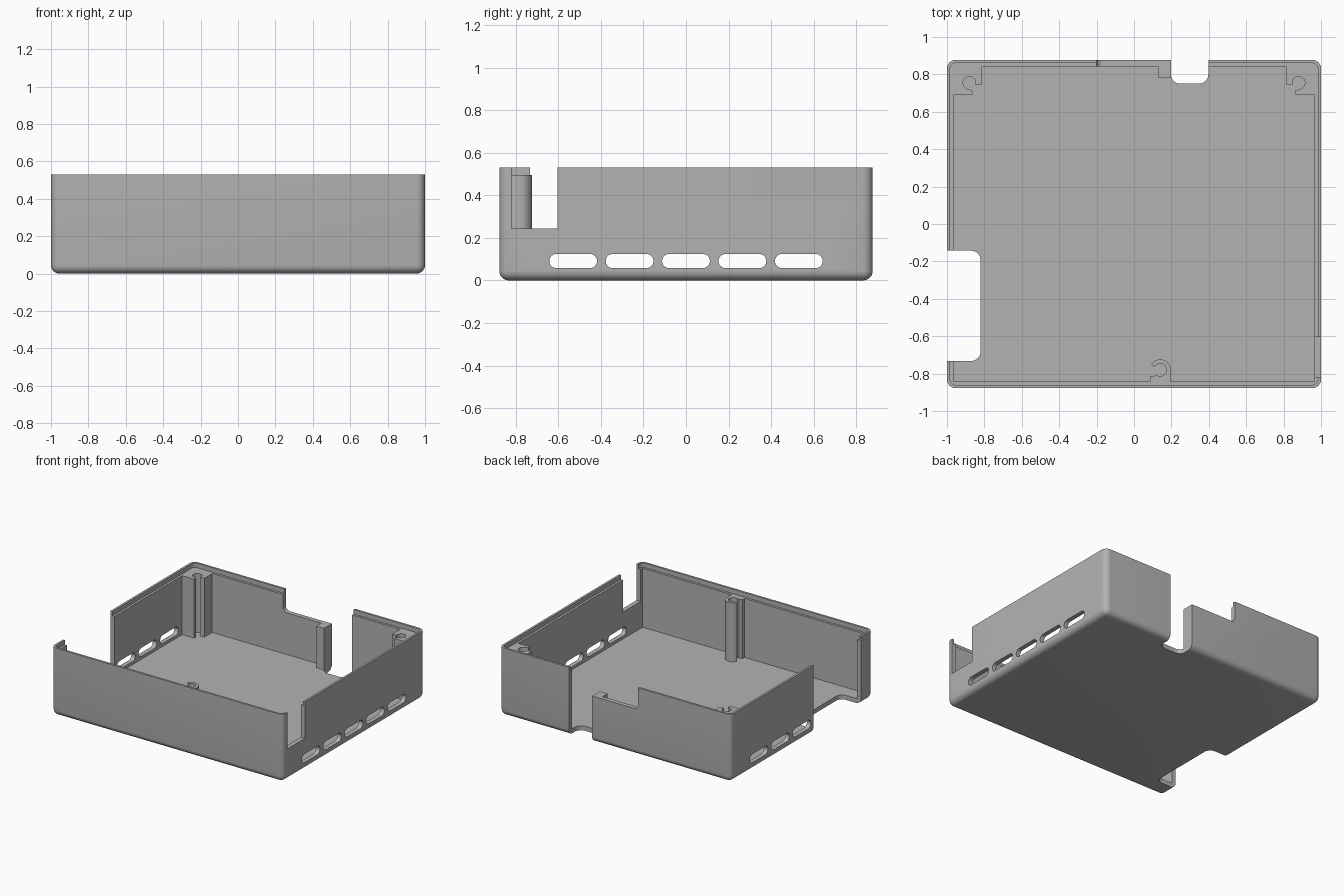
import bpy, bmesh, math
from mathutils import Vector

old = bpy.data.objects.get("Cube")
if old:
    bpy.data.objects.remove(old, do_unlink=True)

W, D, H = 1.0, 0.877, 0.53      # half width, half depth, height
WALL, FLOOR, LIP = 0.035, 0.035, 0.495

grey = bpy.data.materials.new("plain grey")
grey.use_nodes = True
colour = (0.45, 0.45, 0.45, 1)
grey.diffuse_color = colour
grey.node_tree.nodes["Principled BSDF"].inputs["Base Color"].default_value = colour


def finish(name, bm):
    bmesh.ops.recalc_face_normals(bm, faces=bm.faces)
    mesh = bpy.data.meshes.new(name)
    bm.to_mesh(mesh)
    bm.free()
    mesh.materials.append(grey)
    ob = bpy.data.objects.new(name, mesh)
    bpy.context.collection.objects.link(ob)
    return ob


def tub(name, hx, hy, z0, z1, radius, segments):
    """Box with rounded upright and bottom edges."""
    bm = bmesh.new()
    bmesh.ops.create_cube(bm, size=1)
    for v in bm.verts:
        v.co = Vector((v.co.x * 2 * hx, v.co.y * 2 * hy, z0 if v.co.z < 0 else z1))
    edges = [e for e in bm.edges if any(v.co.z == z0 for v in e.verts)]
    bmesh.ops.bevel(bm, geom=edges, offset=radius, segments=segments,
                    profile=0.5, affect='EDGES', clamp_overlap=True)
    return finish(name, bm)


def prism(name, outline, a, b, axis='z'):
    """Extrude a 2D outline from a to b along an axis."""
    place = {'z': lambda u, v: (u, v, a),
             'x': lambda u, v: (a, u, v),
             'y': lambda u, v: (u, a, v)}[axis]
    shift = {'z': (0, 0, b - a), 'x': (b - a, 0, 0), 'y': (0, b - a, 0)}[axis]
    bm = bmesh.new()
    face = bm.faces.new([bm.verts.new(place(u, v)) for u, v in outline])
    out = bmesh.ops.extrude_face_region(bm, geom=[face])
    bmesh.ops.translate(bm, vec=shift,
                        verts=[g for g in out["geom"] if isinstance(g, bmesh.types.BMVert)])
    return finish(name, bm)


def arc(cx, cy, r, start, end, n=14):
    angles = [math.radians(start + (end - start) * i / n) for i in range(n + 1)]
    return [(cx + r * math.cos(t), cy + r * math.sin(t)) for t in angles]


def rounded(u0, u1, v0, v1, r):
    """Rounded rectangle outline."""
    return (arc(u1 - r, v1 - r, r, 0, 90, 8) + arc(u0 + r, v1 - r, r, 90, 180, 8) +
            arc(u0 + r, v0 + r, r, 180, 270, 8) + arc(u1 - r, v0 + r, r, 270, 360, 8))


def rect(u0, u1, v0, v1):
    return [(u0, v0), (u1, v0), (u1, v1), (u0, v1)]


def cut(target, cutter):
    cutter.hide_render = True
    bpy.context.view_layer.objects.active = target
    mod = target.modifiers.new("cut", 'BOOLEAN')
    mod.operation, mod.solver, mod.object = 'DIFFERENCE', 'EXACT', cutter
    bpy.ops.object.modifier_apply(modifier=mod.name)
    bpy.data.objects.remove(cutter, do_unlink=True)


# Hollow tray with a stepped rim
tray = tub("tray", W, D, 0, H, 0.045, 6)
cut(tray, tub("cavity", W - WALL, D - WALL, FLOOR, 0.7, 0.018, 3))
cut(tray, prism("rim_step", rounded(-W + 0.017, W - 0.017, -D + 0.017, D - 0.017, 0.03), LIP, 0.7))

# Vent slots through both side walls
for i in range(-2, 3):
    y = i * 0.265
    cut(tray, prism("vent", rounded(y - 0.112, y + 0.112, 0.058, 0.124, 0.0325), -1.2, 1.2, 'x'))

# Full-height openings in the right side and back
cut(tray, prism("side_opening", rounded(-1.3, -0.82, -0.732, -0.143, 0.05), -0.1, 0.7))
cut(tray, prism("back_opening", rounded(0.197, 0.397, 0.75, 1.2, 0.05), -0.1, 0.7))

# Notch in the left side wall
cut(tray, prism("side_notch", rect(-0.82, -0.603, 0.245, 0.7), 0.9, 1.1, 'x'))

# Lowered stretch of the back wall with a filleted corner
STEP = 0.36
lowered = [(0.3, 0.7), (-0.2, 0.7)] + arc(-0.165, STEP + 0.035, 0.035, 180, 270, 8) + [(0.3, STEP)]
cut(tray, prism("low_back", lowered, 0.8, 1.0, 'y'))

# Block beside the back opening
prism("opening_block", rect(0.13, 0.197, 0.78, D - 0.02), FLOOR - 0.01, STEP)

# Corner screw posts, each with an open-sided hole
corner = ([(0.98, 0.69), (0.865, 0.69), (0.862, 0.712)] +
          arc(0.88, 0.755, 0.034, -65, 200, 20) +
          [(0.834, 0.745), (0.812, 0.745), (0.812, 0.86), (0.98, 0.86)])
posts = [prism(side + "_back_post", [(s * x, y) for x, y in corner], FLOOR - 0.01, LIP)
         for side, s in (("left", 1), ("right", -1))]

# Hook-shaped screw post on the front wall
hook = ([(0.085, -0.86), (0.085, -0.815), (0.112, -0.812)] +
        arc(0.14, -0.78, 0.034, 230, 510, 20) +
        arc(0.14, -0.78, 0.056, 150, 0, 14) + [(0.196, -0.86)])
posts.append(prism("front_post", hook, FLOOR - 0.01, LIP))

# Smooth the rounded edges only
bpy.ops.object.select_all(action='DESELECT')
for ob in [tray] + posts:
    ob.select_set(True)
bpy.context.view_layer.objects.active = tray
bpy.ops.object.shade_smooth_by_angle(angle=math.radians(32))
